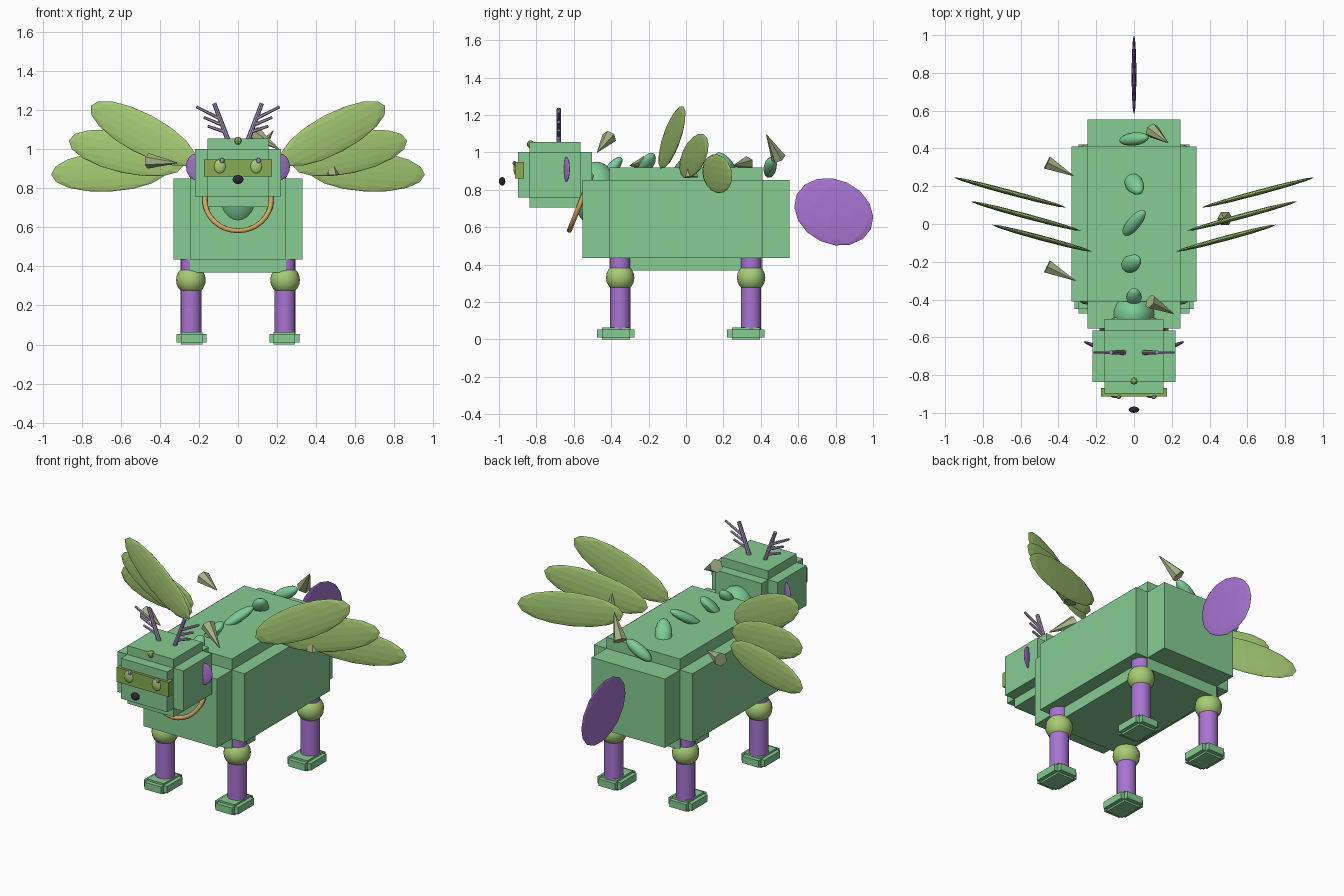
import bpy, bmesh, math
from mathutils import Vector, Matrix, Euler

cube = bpy.data.objects.get("Cube")
if cube:
    bpy.data.objects.remove(cube, do_unlink=True)


def material(name, r, g, b):
    lin = [(c / 255 / 12.92) if c < 11 else ((c / 255 + 0.055) / 1.055) ** 2.4 for c in (r, g, b)]
    m = bpy.data.materials.new(name)
    m.use_nodes = True
    m.diffuse_color = (*lin, 1)
    m.node_tree.nodes["Principled BSDF"].inputs["Base Color"].default_value = (*lin, 1)
    return m


GREEN = material("leaf green", 134, 204, 146)
MINT = material("mint green", 124, 204, 152)
PURPLE = material("purple", 168, 116, 210)
LIME = material("lime green", 166, 204, 116)
OLIVE = material("olive", 136, 172, 84)
SAGE = material("sage", 164, 178, 132)
LILAC = material("lilac", 172, 152, 188)
GOLD = material("gold", 212, 166, 98)
BLACK = material("black", 45, 42, 48)


def finish(name, bm, mat, smooth=False):
    me = bpy.data.meshes.new(name)
    bmesh.ops.recalc_face_normals(bm, faces=bm.faces)
    bm.to_mesh(me)
    bm.free()
    me.materials.append(mat)
    ob = bpy.data.objects.new(name, me)
    bpy.context.collection.objects.link(ob)
    if smooth:
        bpy.context.view_layer.objects.active = ob
        ob.select_set(True)
        bpy.ops.object.shade_smooth_by_angle(angle=math.radians(40))
        ob.select_set(False)
    return ob


def stepped_box(name, centre, outer, inner, mat):
    """Three crossing boxes, each full length along one axis."""
    bm = bmesh.new()
    for axis in range(3):
        size = list(inner)
        size[axis] = outer[axis]
        bmesh.ops.create_cube(bm, size=2, matrix=Matrix.Translation(centre) @ Matrix.Diagonal((*size, 1)))
    return finish(name, bm, mat)


def ellipsoid(name, centre, radii, mat, rot=None, seg=12, rings=8, smooth=False):
    bm = bmesh.new()
    rot = rot or Matrix.Identity(4)
    bmesh.ops.create_uvsphere(bm, u_segments=seg, v_segments=rings, radius=1,
                              matrix=Matrix.Translation(centre) @ rot @ Matrix.Diagonal((*radii, 1)))
    return finish(name, bm, mat, smooth)


def rod(name, start, end, r1, r2, mat, seg=8, smooth=False):
    a, b = Vector(start), Vector(end)
    turn = (b - a).to_track_quat('Z', 'Y').to_matrix().to_4x4()
    bm = bmesh.new()
    bmesh.ops.create_cone(bm, cap_ends=True, segments=seg, radius1=r1, radius2=r2, depth=(b - a).length,
                          matrix=Matrix.Translation((a + b) / 2) @ turn)
    return finish(name, bm, mat, smooth)


def turn(x=0, y=0, z=0):
    return Euler([math.radians(v) for v in (x, y, z)], 'XYZ').to_matrix().to_4x4()


# Body, neck and head
stepped_box("body", (0, 0, 0.643), (0.33, 0.553, 0.275), (0.246, 0.41, 0.208), GREEN)
ellipsoid("neck", (0, -0.48, 0.775), (0.12, 0.12, 0.175), MINT, seg=24, rings=16, smooth=True)
stepped_box("head", (0, -0.7, 0.88), (0.22, 0.198, 0.175), (0.155, 0.137, 0.122), GREEN)

# Collar
bpy.ops.mesh.primitive_torus_add(major_radius=0.17, minor_radius=0.013, major_segments=32, minor_segments=8,
                                 location=(0, -0.56, 0.74), rotation=(math.radians(68), 0, 0))
collar = bpy.context.object
collar.name = "collar"
collar.data.materials.append(GOLD)
bpy.ops.object.shade_smooth_by_angle(angle=math.radians(60))
collar.select_set(False)

# Face
bm = bmesh.new()
bmesh.ops.create_cube(bm, size=2, matrix=Matrix.Translation((0, -0.89, 0.904)) @ Matrix.Diagonal((0.174, 0.023, 0.044, 1)))
finish("mask", bm, OLIVE)
ellipsoid("nose", (0, -0.983, 0.845), (0.028, 0.017, 0.023), BLACK)
ellipsoid("forehead_gem", (0, -0.83, 1.043), (0.021, 0.021, 0.021), OLIVE, seg=8, rings=6)

# Parts that come in left and right pairs
for s, side in ((1, "left"), (-1, "right")):
    ellipsoid(f"{side}_eye", (s * 0.093, -0.908, 0.912), (0.032, 0.014, 0.038), LIME, smooth=True)
    ellipsoid(f"{side}_eye_glint", (s * 0.093 + 0.012, -0.917, 0.942), (0.013, 0.01, 0.013), LILAC, seg=8, rings=6)
    ellipsoid(f"{side}_ear", (s * 0.215, -0.643, 0.91), (0.055, 0.01, 0.068), PURPLE, turn(z=s * 22))

    # Antler with three prongs
    rod(f"{side}_antler", (s * 0.045, -0.68, 1.03), (s * 0.122, -0.68, 1.235), 0.013, 0.011, LILAC)
    for i, (x, z, tx, tz) in enumerate(((0.072, 1.09, 0.155, 1.118), (0.084, 1.125, 0.175, 1.163),
                                        (0.094, 1.157, 0.213, 1.217))):
        rod(f"{side}_antler_prong_{i + 1}", (s * x, -0.68, z), (s * tx, -0.68, tz), 0.009, 0.007, LILAC, seg=6)

    # Legs
    for y, foot_y, end in ((-0.352, -0.375, "front"), (0.348, 0.32, "hind")):
        rod(f"{end}_{side}_leg", (s * 0.241, y, 0.04), (s * 0.241, y, 0.47), 0.054, 0.054, PURPLE, 16, True)
        ellipsoid(f"{end}_{side}_knee", (s * 0.241, y, 0.33), (0.076,) * 3, LIME, seg=16, rings=10, smooth=True)
        stepped_box(f"{end}_{side}_foot", (s * 0.238, foot_y, 0.032), (0.078, 0.1, 0.032), (0.055, 0.075, 0.021), GREEN)

    # Wing feathers fanned from high to low
    for i, (x, y, z, lift) in enumerate(((0.487, -0.075, 1.08, 27), (0.573, 0.042, 0.98, 12), (0.657, 0.167, 0.886, -3))):
        ellipsoid(f"{side}_wing_feather_{i + 1}", (s * x, y, z), (0.31, 0.014, 0.103), LIME,
                  turn(z=s * 15) @ turn(y=-s * lift))

# Tail paddle
ellipsoid("tail", (0, 0.79, 0.682), (0.013, 0.219, 0.172), PURPLE, turn(x=-25))

# Plates along the back: centre, long-axis direction, half length, half widths
plates = (
    ((0, -0.39, 0.92), (0, 0.6, 0.7), 0.07, 0.04, 0.03),
    ((-0.015, -0.21, 0.94), (0.5, 0.35, 0.6), 0.075, 0.045, 0.03),
    ((0, 0.005, 0.95), (0.55, 0.65, 0.5), 0.1, 0.035, 0.028),
    ((0, 0.215, 0.93), (0.3, -0.45, 0.6), 0.09, 0.048, 0.035),
    ((0, 0.45, 0.92), (0.8, 0.1, 0.5), 0.09, 0.035, 0.035),
)
for i, (c, d, length, w, t) in enumerate(plates):
    ellipsoid(f"back_plate_{i + 1}", c, (w, t, length), MINT,
              Vector(d).to_track_quat('Z', 'Y').to_matrix().to_4x4(), smooth=True)

# Loose spikes: base centre, tip
spikes = (
    ((-0.46, 0.325, 0.94), (-0.32, 0.255, 0.93)),
    ((-0.46, -0.225, 0.94), (-0.31, -0.3, 0.93)),
    ((0.095, 0.495, 0.97), (0.18, 0.43, 1.095)),
    ((0.085, -0.41, 1.08), (0.21, -0.475, 1.0)),
    ((0.482, 0.03, 0.868), (0.475, 0.03, 0.975)),
)
for i, (base, tip) in enumerate(spikes):
    rod(f"spike_{i + 1}", base, tip, 0.04, 0.002, SAGE, seg=6)
